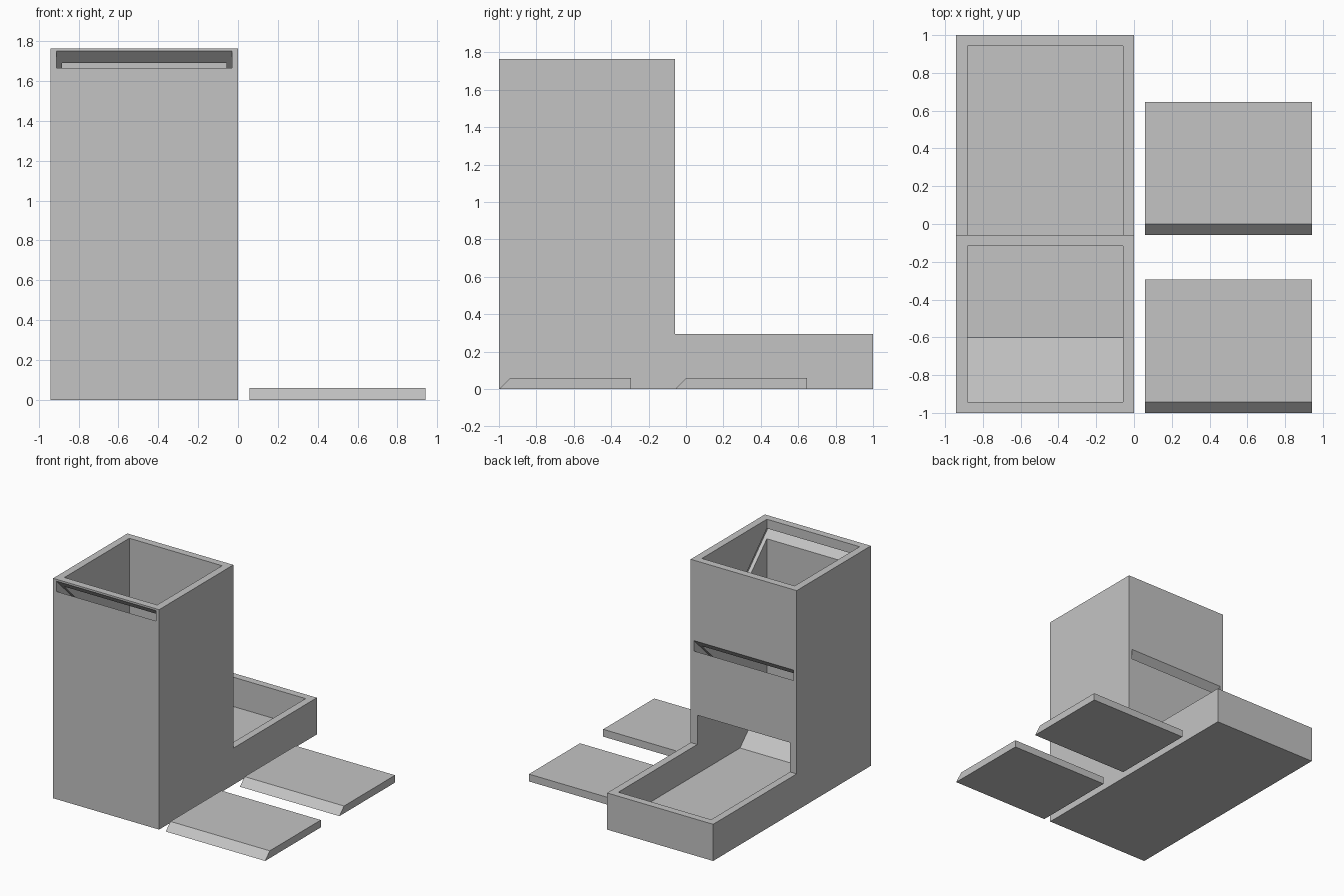
import bpy
import bmesh

if "Cube" in bpy.data.objects:
    bpy.data.objects.remove(bpy.data.objects["Cube"], do_unlink=True)

U = 2 / 34            # wall thickness, the unit of the whole design
DIAG = 0.5 ** 0.5     # sine and cosine of the 45 degree slopes

grey = bpy.data.materials.new("plain grey")
grey.use_nodes = True
grey.diffuse_color = (0.55, 0.55, 0.55, 1)
grey.node_tree.nodes["Principled BSDF"].inputs["Base Color"].default_value = grey.diffuse_color


def extrude_profile(name, profile, x0, x1):
    """Extrude a (y, z) profile along x."""
    bm = bmesh.new()
    base = bm.faces.new([bm.verts.new((x0, y, z)) for y, z in profile])
    ext = bmesh.ops.extrude_face_region(bm, geom=[base])
    moved = [v for v in ext["geom"] if isinstance(v, bmesh.types.BMVert)]
    bmesh.ops.translate(bm, vec=(x1 - x0, 0, 0), verts=moved)
    bmesh.ops.recalc_face_normals(bm, faces=bm.faces)
    mesh = bpy.data.meshes.new(name)
    bm.to_mesh(mesh)
    bm.free()
    mesh.materials.append(grey)
    obj = bpy.data.objects.new(name, mesh)
    bpy.context.collection.objects.link(obj)
    return obj


def carve(target, cutter):
    cutter.hide_render = True
    mod = target.modifiers.new("carve", "BOOLEAN")
    mod.operation = "DIFFERENCE"
    mod.solver = "EXACT"
    mod.object = cutter
    bpy.context.view_layer.objects.active = target
    bpy.ops.object.modifier_apply(modifier=mod.name)
    bpy.data.objects.remove(cutter, do_unlink=True)


# Tower and tray as one L-shaped block
front, tower_back, tray_back = -1, -U, 1
top, tray_top = 30 * U, 5 * U
left_x, right_x = -16 * U, 0
body = extrude_profile("tower_and_tray", [
    (front, 0), (tray_back, 0), (tray_back, tray_top),
    (tower_back, tray_top), (tower_back, top), (front, top)], left_x, right_x)

# Hollow shaft with a ramp at the foot, leading under the back wall to the tray
ramp = 0.34
cavity = extrude_profile("cavity_cutter", [
    (front + U, top + 1), (front + U, U + ramp), (front + U + ramp, U),
    (tray_back - U, U), (tray_back - U, 9 * U), (tower_back - U, 9 * U),
    (tower_back - U, top + 1)], left_x + U, right_x - U)
carve(body, cavity)

# Sloping baffle slots: through one wall and half into both side walls
length = 12 * U
height = U / DIAG


def slot_profile(z_top):
    long_run, short_run, out = length * DIAG, (length - U) * DIAG, U
    return [(front - out, z_top + out),
            (front + long_run, z_top - long_run),
            (front + short_run, z_top - height - short_run),
            (front - out, z_top - height + out)]


front_slot = slot_profile(top - U / 4)
back_slot = [(front + tower_back - y, z) for y, z in slot_profile(1.12)]
for profile in (front_slot, back_slot):
    carve(body, extrude_profile("slot_cutter", profile, left_x + U / 2, right_x - U / 2))

# Two loose baffle plates with a bevelled front edge
for name, y in (("front_baffle_plate", front), ("back_baffle_plate", tower_back)):
    extrude_profile(name, [(y, 0), (y + length, 0), (y + length, U), (y + U, U)], U, 16 * U)
